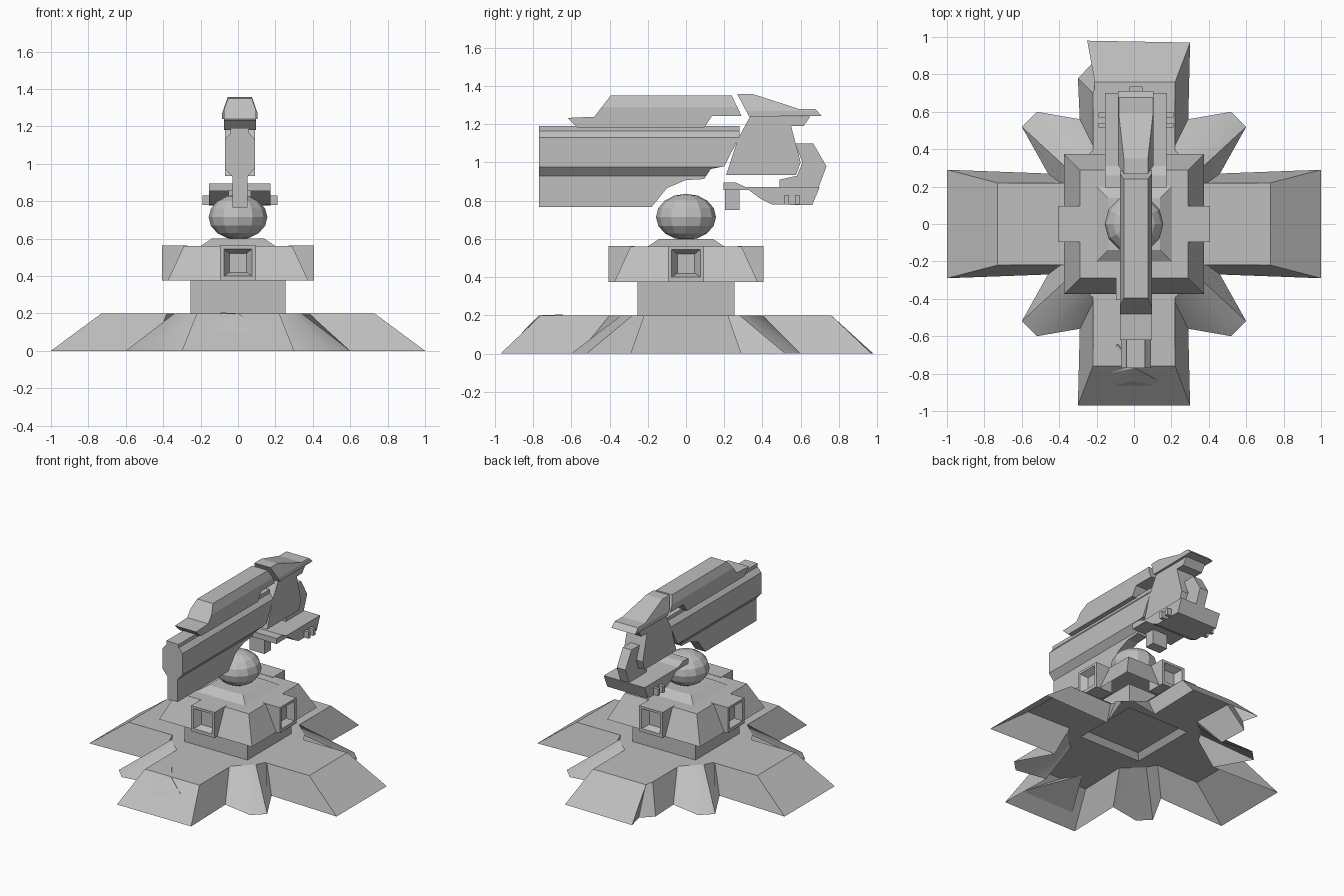
import bpy
import bmesh

cube = bpy.data.objects.get("Cube")
if cube:
    bpy.data.objects.remove(cube, do_unlink=True)

GREY = (0.52, 0.52, 0.52, 1)
mat = bpy.data.materials.new("plain_grey")
mat.use_nodes = True
mat.diffuse_color = GREY
mat.node_tree.nodes["Principled BSDF"].inputs["Base Color"].default_value = GREY


def finish(name, bm, smooth=None):
    """Turn a bmesh into a named, coloured object."""
    bmesh.ops.remove_doubles(bm, verts=bm.verts, dist=0.0005)
    bmesh.ops.recalc_face_normals(bm, faces=bm.faces)
    mesh = bpy.data.meshes.new(name)
    bm.to_mesh(mesh)
    bm.free()
    mesh.materials.append(mat)
    obj = bpy.data.objects.new(name, mesh)
    bpy.context.collection.objects.link(obj)
    if smooth:
        bpy.ops.object.select_all(action='DESELECT')
        bpy.context.view_layer.objects.active = obj
        obj.select_set(True)
        bpy.ops.object.shade_smooth_by_angle(angle=smooth)
    return obj


def loft(name, rings, cap_start=True, cap_end=True, smooth=None):
    """Join rings of equal length with quads and cap the ends."""
    bm = bmesh.new()
    loops = [[bm.verts.new(p) for p in ring] for ring in rings]
    n = len(loops[0])
    for a, b in zip(loops, loops[1:]):
        for i in range(n):
            j = (i + 1) % n
            bm.faces.new((a[i], a[j], b[j], b[i]))
    if cap_start:
        bm.faces.new(loops[0])
    if cap_end:
        bm.faces.new(loops[-1])
    return finish(name, bm, smooth)


def side_prism(name, profile, half, cx=0.01):
    """Extrude a (y, z) profile across x."""
    return loft(name, [[(cx + s * half, y, z) for y, z in profile] for s in (-1, 1)])


def square(half, z):
    return [(x * half, y * half, z) for x, y in ((1, 1), (-1, 1), (-1, -1), (1, -1))]


def box(name, x, y, z):
    ring = ((0, 0), (1, 0), (1, 1), (0, 1))
    return loft(name, [[(x[i], y[j], h) for i, j in ring] for h in z])


def shaped_prism(name, profile, section, cx=0.01):
    """Side profile cut to a symmetric (x, z) front section."""
    obj = side_prism(name, profile, 0.2, cx)
    outline = section + [(-x, z) for x, z in reversed(section)]
    cutter = loft(name + "_cutter", [[(cx + x, y, z) for x, z in outline] for y in (-1, 1)])
    cutter.hide_render = True
    cutter.hide_viewport = True
    mod = obj.modifiers.new("front_section", 'BOOLEAN')
    mod.operation = 'INTERSECT'
    mod.solver = 'EXACT'
    mod.object = cutter
    return obj


# Hollow cross-shaped base: (ground x, y, plateau x, y) for one quadrant
arm_x = (1.0, 0.29, 0.73, 0.22)
quadrant = [
    arm_x,
    (0.46, 0.27, 0.38, 0.21),
    (0.60, 0.52, 0.34, 0.28),
    (0.52, 0.60, 0.28, 0.34),
    (0.29, 0.56, 0.21, 0.40),
    (0.30, 0.97, 0.22, 0.76),
]
chipped_corner = [(0.25, 0.98, 0.21, 0.76), (0.22, 0.86, 0.20, 0.75), (0.30, 0.78, 0.22, 0.70)]
outline = []
for sx, sy in ((1, 1), (-1, 1), (-1, -1), (1, -1)):
    pts = list(quadrant)
    if sx * sy < 0:
        pts.reverse()
    if (sx, sy) == (-1, 1):
        pts = chipped_corner + pts[1:]
    outline += [(sx * a, sy * b, sx * c, sy * d) for a, b, c, d in pts]


def clamp(v):
    return max(-0.25, min(0.25, v))


loft("base", [
    [(a, b, 0) for a, b, c, d in outline],
    [(c, d, 0.2) for a, b, c, d in outline],
    [(clamp(c), clamp(d), 0.2) for a, b, c, d in outline],
], cap_start=False, cap_end=False, smooth=0.5)

# Broken plate lying on the front arm's slope
bm = bmesh.new()
for p in ((-0.21, -0.885, 0.075), (0.22, -0.885, 0.075), (0.0, -0.77, 0.2),
          (-0.09, -0.64, 0.205), (-0.15, -0.8, 0.16), (0.0, -0.84, 0.13)):
    bm.verts.new(p)
bmesh.ops.convex_hull(bm, input=bm.verts)
finish("broken_plate", bm)

# Pedestal, with a shallow recess beneath
loft("pedestal", [square(0.22, 0.24), square(0.255, 0.2), square(0.255, 0.38)])

# Tapered collar and its cap
loft("collar", [square(0.375, 0.375), square(0.29, 0.56)], cap_start=False)
loft("collar_cap", [square(0.2, 0.56), square(0.14, 0.6)])


# Four bosses with sunken faces
def place(direction, out, side, z):
    dx, dy = direction
    return (dx * out - dy * side, dy * out + dx * side, z)


directions = {"left": (1, 0), "back": (0, 1), "right": (-1, 0), "front": (0, -1)}
for label, d in directions.items():
    rings = []
    for out, half, low, high in ((0.27, 0.095, 0.375, 0.562), (0.405, 0.095, 0.375, 0.562),
                                 (0.405, 0.075, 0.4, 0.545), (0.36, 0.045, 0.42, 0.52)):
        rings.append([place(d, out, s, z) for s, z in
                      ((-half, low), (half, low), (half, high), (-half, high))])
    loft(label + "_boss", rings)

# Faceted ball joint
bm = bmesh.new()
bmesh.ops.create_uvsphere(bm, u_segments=12, v_segments=8, radius=1)
for v in bm.verts:
    v.co = (v.co.x * 0.157, v.co.y * 0.157, 0.715 + v.co.z * 0.121)
finish("ball_joint", bm)

# Barrel: broad upper body with a thin lower blade
shaped_prism("barrel", [
    (-0.77, 1.19), (0.28, 1.19), (0.28, 1.135), (0.2, 0.98), (0.13, 0.966), (0.095, 0.913),
    (0, 0.908), (-0.1, 0.866), (-0.18, 0.766), (-0.77, 0.766),
], [(0.04, 0.7), (0.04, 0.93), (0.08, 0.975), (0.08, 1.13), (0.05, 1.165), (0.05, 1.25)])

# Slide above the barrel
shaped_prism("slide", [
    (-0.62, 1.233), (-0.48, 1.239), (-0.395, 1.349), (0.24, 1.349),
    (0.29, 1.244), (0.137, 1.244), (0.095, 1.181), (-0.567, 1.181),
], [(0.085, 1.1), (0.085, 1.29), (0.06, 1.36)])

# Rear hood and body
shaped_prism("rear_hood", [
    (0.268, 1.358), (0.35, 1.358), (0.59, 1.28), (0.675, 1.28), (0.71, 1.244), (0.33, 1.24),
], [(0.095, 1.2), (0.095, 1.27), (0.06, 1.37)])
side_prism("rear_body", [
    (0.335, 1.24), (0.65, 1.24), (0.615, 1.19), (0.55, 1.19),
    (0.6, 1.0), (0.575, 0.934), (0.21, 0.934), (0.27, 1.12),
], 0.08)

# Rear strut joining the body to the tray
side_prism("rear_strut", [
    (0.57, 1.1), (0.665, 1.1), (0.735, 0.98), (0.69, 0.86),
    (0.49, 0.86), (0.49, 0.91), (0.58, 0.93), (0.61, 1.0),
], 0.035)

# Low tray with side pegs and a hanging block
side_prism("tray", [
    (0.195, 0.895), (0.26, 0.895), (0.31, 0.872), (0.7, 0.872), (0.66, 0.777),
    (0.45, 0.78), (0.39, 0.81), (0.33, 0.855), (0.195, 0.855),
], 0.165)
for label, s in (("left", 1), ("right", -1)):
    for k, y in enumerate((0.515, 0.57)):
        box(f"{label}_peg_{k}", sorted((0.01 + s * 0.14, 0.01 + s * 0.2)),
            (y, y + 0.025), (0.78, 0.83))
box("hanging_block", (-0.05, 0.07), (0.205, 0.28), (0.75, 0.86))
